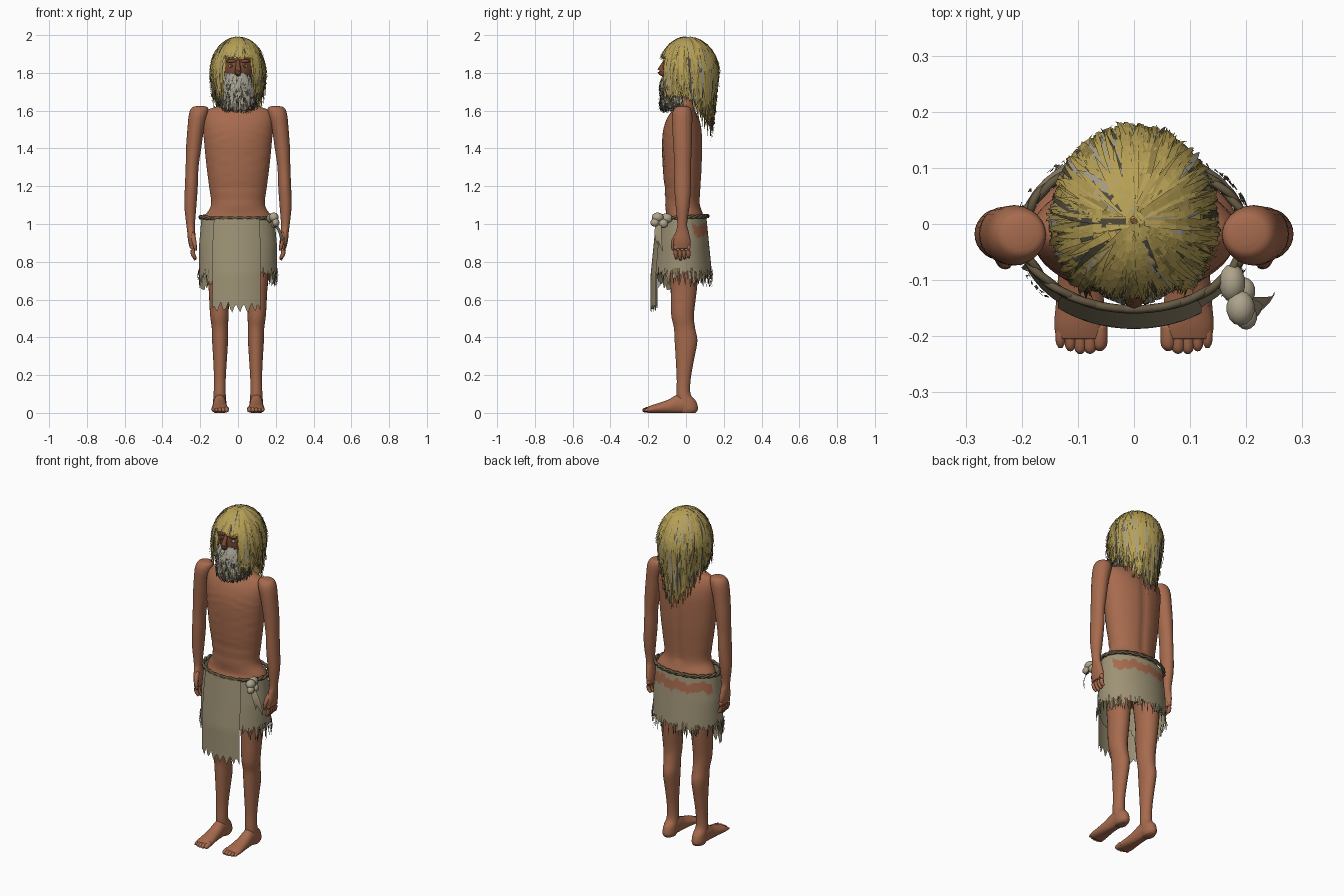
import bpy, bmesh, math, random
from mathutils import Vector, Matrix

random.seed(4)
R = random.uniform
cube = bpy.data.objects.get("Cube")
if cube:
    bpy.data.objects.remove(cube, do_unlink=True)


def material(name, *rgb):
    m = bpy.data.materials.new(name)
    m.use_nodes = True
    m.diffuse_color = (*rgb, 1)
    bsdf = m.node_tree.nodes["Principled BSDF"]
    bsdf.inputs["Base Color"].default_value = (*rgb, 1)
    bsdf.inputs["Roughness"].default_value = 0.9
    return m


SKIN = material("skin", .38, .145, .075)
FACE = material("weathered skin", .2, .07, .035)
STRAW = material("straw hair", .47, .35, .09)
OLIVE = material("shaded straw hair", .28, .21, .06)
DARK = material("dark hair", .075, .066, .042)
GREY = material("grey hair", .36, .34, .28)
CLOTH = material("cloth", .34, .29, .18)
ROPE = material("rope", .13, .1, .055)
KNOT = material("knot cloth", .42, .37, .26)
EYE = material("eye white", .5, .45, .4)


def finish(name, bm, mats, smooth=True, mirror=False):
    bmesh.ops.recalc_face_normals(bm, faces=bm.faces)
    for f in bm.faces:
        f.smooth = smooth
    me = bpy.data.meshes.new(name)
    bm.to_mesh(me)
    bm.free()
    for m in mats:
        me.materials.append(m)
    ob = bpy.data.objects.new(name, me)
    bpy.context.collection.objects.link(ob)
    if mirror:
        ob.modifiers.new("mirror", "MIRROR").use_mirror_merge = False
    return ob


def skin_rows(bm, rows, closed=True, caps=True, rule=None):
    """Bridge rows of points into a surface."""
    vs = [[bm.verts.new(p) for p in row] for row in rows]
    n = len(vs[0])
    for a, b in zip(vs, vs[1:]):
        for i in range(n if closed else n - 1):
            j = (i + 1) % n
            f = bm.faces.new((a[i], a[j], b[j], b[i]))
            if rule:
                f.material_index = rule(f.calc_center_median())
    if caps:
        bm.faces.new(vs[0])
        bm.faces.new(vs[-1])


def spline(rows, k=5):
    out, last = [], len(rows) - 1
    for i in range(last):
        p = [rows[max(0, min(last, i + j))] for j in (-1, 0, 1, 2)]
        for s in range(k):
            t = s / k
            out.append([.5 * (2 * b + (c - a) * t + (2 * a - 5 * b + 4 * c - d) * t * t
                              + (3 * b - a - 3 * c + d) * t ** 3) for a, b, c, d in zip(*p)])
    return out + [list(rows[-1])]


def angles(n):
    return [2 * math.pi * i / n for i in range(n)]


def rings(table, n=24, relief=None):
    """Horizontal ellipses from rows of z, centre x, centre y, radius x, radius y."""
    out = []
    for z, cx, cy, rx, ry in spline(table):
        row = [Vector((cx + rx * math.cos(a), cy + ry * math.sin(a), z)) for a in angles(n)]
        if relief:
            for p in row:
                p.y += relief(p)
        out.append(row)
    return out


def tube(bm, pts, n=8, closed=False):
    """Round tube through rows of x, y, z, radius."""
    pts = spline(pts, 3)
    rows = []
    for i, p in enumerate(pts):
        d = Vector(pts[min(i + 1, len(pts) - 1)][:3]) - Vector(pts[max(i - 1, 0)][:3])
        q = d.to_track_quat('Z', 'Y')
        rows.append([Vector(p[:3]) + q @ Vector((p[3] * math.cos(a), p[3] * math.sin(a), 0))
                     for a in angles(n)])
    skin_rows(bm, rows, caps=not closed)


def ball(bm, centre, radii, seg=24):
    m = Matrix.Translation(centre) @ Matrix.Diagonal((*radii, 1))
    bmesh.ops.create_uvsphere(bm, u_segments=seg, v_segments=seg // 2, radius=1, matrix=m)


# Torso with ribs and a spine groove
def ribs(p):
    if p.y > 0:
        return -.008 * math.exp(-(p.x / .02) ** 2) if p.z > 1.1 else 0
    fade = max(0, 1 - abs(p.z - 1.34) / .2) * min(1, abs(p.x) / .05)
    crease = .005 * sum(math.exp(-((p.z - h) / .012) ** 2) for h in (1.13, 1.19))
    return .005 * fade * math.sin((p.z + .3 * abs(p.x)) * 140) + crease


bm = bmesh.new()
skin_rows(bm, rings([
    (.82, 0, 0, .13, .08), (.9, 0, 0, .17, .105), (1, 0, -.005, .185, .11), (1.04, 0, -.005, .178, .1),
    (1.1, 0, -.017, .143, .093), (1.2, 0, -.018, .153, .097), (1.3, 0, -.019, .166, .104),
    (1.42, 0, -.02, .178, .107), (1.5, 0, -.018, .184, .102), (1.56, 0, -.015, .183, .085),
    (1.6, 0, -.012, .165, .062), (1.62, 0, -.01, .12, .055), (1.64, 0, -.01, .065, .052),
    (1.72, 0, -.01, .055, .055)], 64, ribs))
finish("torso", bm, [SKIN])

# Arms with hands
bm = bmesh.new()
skin_rows(bm, rings([
    (1.624, .2, -.018, .02, .02), (1.615, .202, -.018, .043, .04), (1.58, .21, -.02, .05, .053),
    (1.5, .224, -.02, .044, .052), (1.4, .235, -.018, .04, .048), (1.3, .243, -.018, .034, .044),
    (1.2, .247, -.018, .034, .044), (1.1, .252, -.018, .032, .037), (1, .251, -.02, .023, .026),
    (.96, .248, -.02, .021, .034), (.91, .243, -.021, .021, .045), (.87, .238, -.022, .016, .043)]))
for i in range(4):
    y = -.054 + .022 * i
    tip = .81 + .007 * abs(i - 1)
    tube(bm, [(.24, y, .89, .012), (.241, y, .86, .012), (.236, y, .835, .011), (.225, y + .003, tip, .007)])
tube(bm, [(.242, -.04, .95, .014), (.234, -.064, .915, .013), (.228, -.07, .885, .011), (.224, -.068, .86, .006)])
finish("arms", bm, [SKIN], mirror=True)

# Legs
bm = bmesh.new()
skin_rows(bm, rings([
    (.92, .088, -.005, .08, .09), (.75, .1, -.01, .064, .074), (.65, .1, -.012, .055, .069),
    (.52, .099, -.018, .049, .06), (.45, .096, -.008, .043, .056), (.38, .095, 0, .042, .06),
    (.28, .095, -.006, .036, .048), (.18, .096, -.012, .031, .037), (.1, .097, -.013, .032, .037),
    (.06, .097, .004, .035, .05), (.02, .097, .012, .036, .051), (0, .097, .01, .028, .04)]))
finish("legs", bm, [SKIN], mirror=True)

# Feet: cross-sections of y, centre x, half width, height
bm = bmesh.new()
skin_rows(bm, [[Vector((cx + w * math.cos(a), y, max(0, h * (.48 + .55 * math.sin(a))))) for a in angles(20)]
               for y, cx, w, h in spline([
                   (.05, .097, .025, .05), (.02, .097, .034, .085), (-.04, .097, .035, .095),
                   (-.09, .097, .038, .07), (-.14, .096, .043, .052), (-.18, .095, .047, .04),
                   (-.205, .094, .044, .03)])])
for i in range(5):
    x, r = .061 + .0175 * i, .014 - .0013 * i
    y = -.217 - .006 * math.sin(i)
    tube(bm, [(x, -.18, .02, r), (x, -.2, .018, r), (x, y, .014, r * .9), (x, y - .008, .012, r * .4)])
finish("feet", bm, [SKIN], mirror=True)

# Head, nose, ears and eyes
bm = bmesh.new()
ball(bm, (0, -.005, 1.83), (.092, .112, .135), 32)
tube(bm, [(0, -.108, 1.865, .01), (0, -.128, 1.83, .013), (0, -.134, 1.808, .018), (0, -.118, 1.79, .012)])
for s in (-1, 1):
    ball(bm, (s * .036, -.106, 1.862), (.028, .012, .009), 12)
    ball(bm, (s * .093, 0, 1.82), (.012, .025, .035), 12)
finish("head", bm, [FACE])
bm = bmesh.new()
ball(bm, (.036, -.102, 1.836), (.014, .011, .009), 12)
for f in bm.faces:
    c = f.calc_center_median()
    f.material_index = int(c.y < -.108 and abs(c.x - .036) < .006)
finish("eyes", bm, [EYE, DARK], mirror=True)


# Hair and beard are built from tapering blades
def blade(bm, pts, side, width, index):
    n = len(pts) - 1
    rows = [(p - side * w, p + side * w) for p, w in
            ((p, width * (1.02 - (i / n) ** 2) / 2) for i, p in enumerate(pts))]
    skin_rows(bm, rows, closed=False, caps=False, rule=lambda c: index)


def hair_reach(a):
    return .4 if -math.sin(a) > .8 else 1


def hair_point(a, s, off):
    back = max(0, math.sin(a))
    depth = .165 if back else .146
    theta = min(s / .55, 1) * math.pi / 2
    drop = max(0, (s - .55) / .45)
    end = 1.65 - .2 * back
    out = math.sin(theta)
    return Vector((math.cos(a) * (.142 + off) * out * (1 - drop * (.1 + .3 * back)),
                   .005 + math.sin(a) * (depth + off) * out * (1 - .25 * drop * back),
                   1.8 + (.184 + off) * math.cos(theta) - drop * (1.8 - end)))


bm = bmesh.new()
skin_rows(bm, [[hair_point(a, hair_reach(a) * (.02 + .9 * i / 16), -.012) for a in angles(60)] for i in range(17)],
          caps=False, rule=lambda c: int(c.z < 1.68))
finish("hair_cap", bm, [STRAW, OLIVE])

bm = bmesh.new()
for _ in range(2000):
    a = R(0, 2 * math.pi)
    reach = hair_reach(a)
    s0 = R(.01, .72) * reach
    s1 = min(s0 + R(.2, .45), reach * R(.92, 1.06))
    lift, tip, sway = R(-.006, .008), R(0, .022), R(-.12, .12)
    pts = [hair_point(a + sway * t * t, s0 + (s1 - s0) * t, lift + tip * t * t * min(1, s1))
           for t in (0, .2, .4, .6, .8, 1)]
    low = s0 > .45
    index = random.choices(range(4), (3, 5, 2, .5) if low else (9, 1, .7, .8))[0]
    blade(bm, pts, Vector((-math.sin(a), math.cos(a), R(-.3, .3))), R(.009, .019), index)
finish("hair", bm, [STRAW, OLIVE, DARK, GREY], smooth=False)

bm = bmesh.new()
ball(bm, (0, -.062, 1.71), (.083, .075, .095))
for _ in range(750):
    t, z = R(-1.6, 1.6), R(1.65, 1.8)
    length = min(R(.07, .13), z - 1.585 - .03 * abs(t) * R(0, 1))
    grow, pts = R(.012, .035), []
    for u in (0, .25, .5, .75, 1):
        r = .082 + grow * math.sin(u * 2.3) - .015 * u * u
        pts.append(Vector((math.sin(t) * r, -.022 - math.cos(t) * (r + .014), z - length * u)))
    pale = R(0, 1) < (.92 if z > 1.735 and abs(t) < .9 else .4)
    blade(bm, pts, Vector((math.cos(t), math.sin(t), R(-.3, .3))), R(.006, .012), int(pale))
for f in bm.faces:
    f.material_index = min(f.material_index, 1)
finish("beard", bm, [DARK, GREY], smooth=False)


# Loincloth: a skirt with a worn patch behind and a long front flap
def skirt_point(a, z, off=0):
    h = max(0, 1.035 - z)
    return Vector(((.193 + min(h, .15) * .09 + off) * math.cos(a),
                   -.02 + (.128 + min(h * .1, .03) + off) * math.sin(a), z))


def worn(c):
    wave = .008 * math.sin(c.x * 55) + .006 * math.sin(c.x * 130)
    return int(c.y > .02 and abs(c.x + .01) < .19 and abs(c.z - .968 + wave) < .028)


def cloth_rows(bm, cols, hems, off, rule=None, closed=True):
    skin_rows(bm, [[skirt_point(a, 1.03 + (h - 1.03) * i / 28, off) for a, h in zip(cols, hems)]
                   for i in range(29)], closed, False, rule)


bm = bmesh.new()
cols = angles(140)
hems = [(.67 if math.cos(a) < -.6 and math.sin(a) < 0 else .73) + R(-.025, .03) for a in cols]
cloth_rows(bm, cols, hems, 0, worn)
finish("skirt", bm, [CLOTH, SKIN])

bm = bmesh.new()
cols = [-2.25 + 1.27 * i / 26 for i in range(27)]
cloth_rows(bm, cols, [.555 + .022 * math.sin(i * 1.6) + R(-.012, .012) for i in range(27)], .009, closed=False)
finish("front_flap", bm, [CLOTH])

# Frayed threads along the hem
bm = bmesh.new()
for _ in range(130):
    a, z = R(-.9, 3.9), R(.72, .77)
    pts = [skirt_point(a + R(-.02, .02), z - .03 * i, R(0, .008)) for i in range(3)]
    blade(bm, pts, Vector((-math.sin(a), math.cos(a), 0)), R(.005, .01), random.choice((0, 0, 1)))
finish("frayed_hem", bm, [ROPE, CLOTH], smooth=False)

# Rope belt
bm = bmesh.new()
for k in range(2):
    loop = [(.199 * math.cos(a), -.018 + .134 * math.sin(a), 1.036 + .006 * math.sin(a), 0) for a in angles(96)]
    loop = [(x + .004 * math.cos(i * .8 + k * math.pi) * x / .2, y, z + .005 * math.sin(i * .8 + k * math.pi), .0075)
            for i, (x, y, z, r) in enumerate(loop + loop[:1])]
    tube(bm, loop, 6, True)
finish("rope_belt", bm, [ROPE])

# Knot and its loose ends
bm = bmesh.new()
for c, r in (((.175, -.105, 1.03), (.024, .035, .026)), ((.19, -.15, 1.035), (.026, .032, .026)),
             ((.2, -.165, 1.008), (.02, .024, .022)), ((.195, -.12, 1.002), (.022, .026, .024))):
    ball(bm, c, r, 14)
finish("belt_knot", bm, [KNOT])
bm = bmesh.new()
for x, y, z in ((.248, -.12, .85), (.222, -.15, .89)):
    a, b = Vector((.198, -.145, 1)), Vector((x, y, z))
    pts = [a.lerp(b, t) + Vector((.014 * math.sin(t * 3), -.008 * math.sin(t * 3), 0)) for t in (0, .25, .5, .75, 1)]
    blade(bm, pts, Vector((.5, .85, 0)), .034, 0)
finish("knot_tails", bm, [CLOTH])
